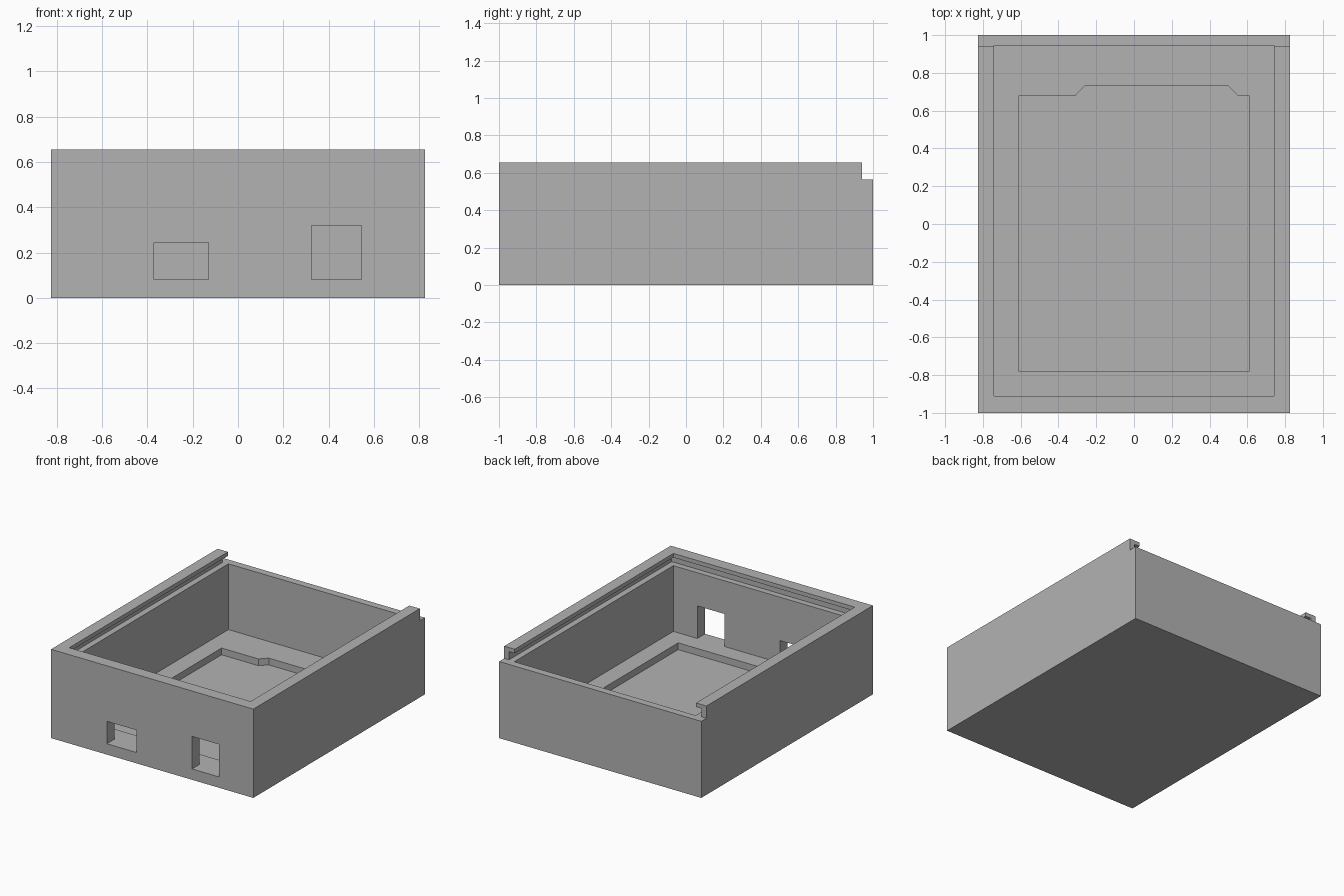
import bpy, bmesh

if "Cube" in bpy.data.objects:
    bpy.data.objects.remove(bpy.data.objects["Cube"])


def prism(name, outline, z0, z1):
    """Extrude a flat outline from z0 up to z1."""
    bm = bmesh.new()
    face = bm.faces.new([bm.verts.new((x, y, z0)) for x, y in outline])
    top = bmesh.ops.extrude_face_region(bm, geom=[face])["geom"]
    for v in top:
        if isinstance(v, bmesh.types.BMVert):
            v.co.z = z1
    bmesh.ops.recalc_face_normals(bm, faces=bm.faces)
    mesh = bpy.data.meshes.new(name)
    bm.to_mesh(mesh)
    bm.free()
    obj = bpy.data.objects.new(name, mesh)
    bpy.context.collection.objects.link(obj)
    return obj


def box(name, x0, x1, y0, y1, z0, z1):
    return prism(name, [(x0, y0), (x1, y0), (x1, y1), (x0, y1)], z0, z1)


def cut(target, cutter):
    """Subtract the cutter, bake the result and remove the cutter."""
    mod = target.modifiers.new("cut", "BOOLEAN")
    mod.operation = "DIFFERENCE"
    mod.solver = "EXACT"
    mod.object = cutter
    bpy.context.view_layer.update()
    graph = bpy.context.evaluated_depsgraph_get()
    mesh = bpy.data.meshes.new_from_object(target.evaluated_get(graph))
    target.modifiers.clear()
    target.data = mesh
    bpy.data.objects.remove(cutter)


# Outer block
case = box("enclosure", -0.825, 0.825, -1, 1, 0, 0.655)

# Main cavity with an open top
cut(case, box("cavity", -0.74, 0.74, -0.91, 0.945, 0.08, 0.8))
# Lowered back edge where the lid slides in
cut(case, box("back_notch", -0.9, 0.9, 0.94, 1.1, 0.565, 0.8))
# Lid groove under the lip on three sides
cut(case, box("lid_groove", -0.785, 0.785, -0.955, 1.1, 0.565, 0.625))
# Recess in the floor with a tab at the back
recess = [(-0.61, -0.78), (0.61, -0.78), (0.61, 0.68), (0.55, 0.68),
          (0.50, 0.73), (-0.26, 0.73), (-0.31, 0.68), (-0.61, 0.68)]
cut(case, prism("floor_recess", recess, 0.03, 0.2))
# Connector openings in the front wall
for x0, x1, top in ((-0.37, -0.13, 0.245), (0.325, 0.545, 0.32)):
    cut(case, box("port", x0, x1, -1.1, -0.85, 0.08, top))

# Plain grey finish
grey = bpy.data.materials.new("grey")
grey.diffuse_color = (0.45, 0.45, 0.45, 1)
grey.use_nodes = True
grey.node_tree.nodes["Principled BSDF"].inputs["Base Color"].default_value = grey.diffuse_color
case.data.materials.clear()
case.data.materials.append(grey)
for poly in case.data.polygons:
    poly.material_index = 0
    poly.use_smooth = False
